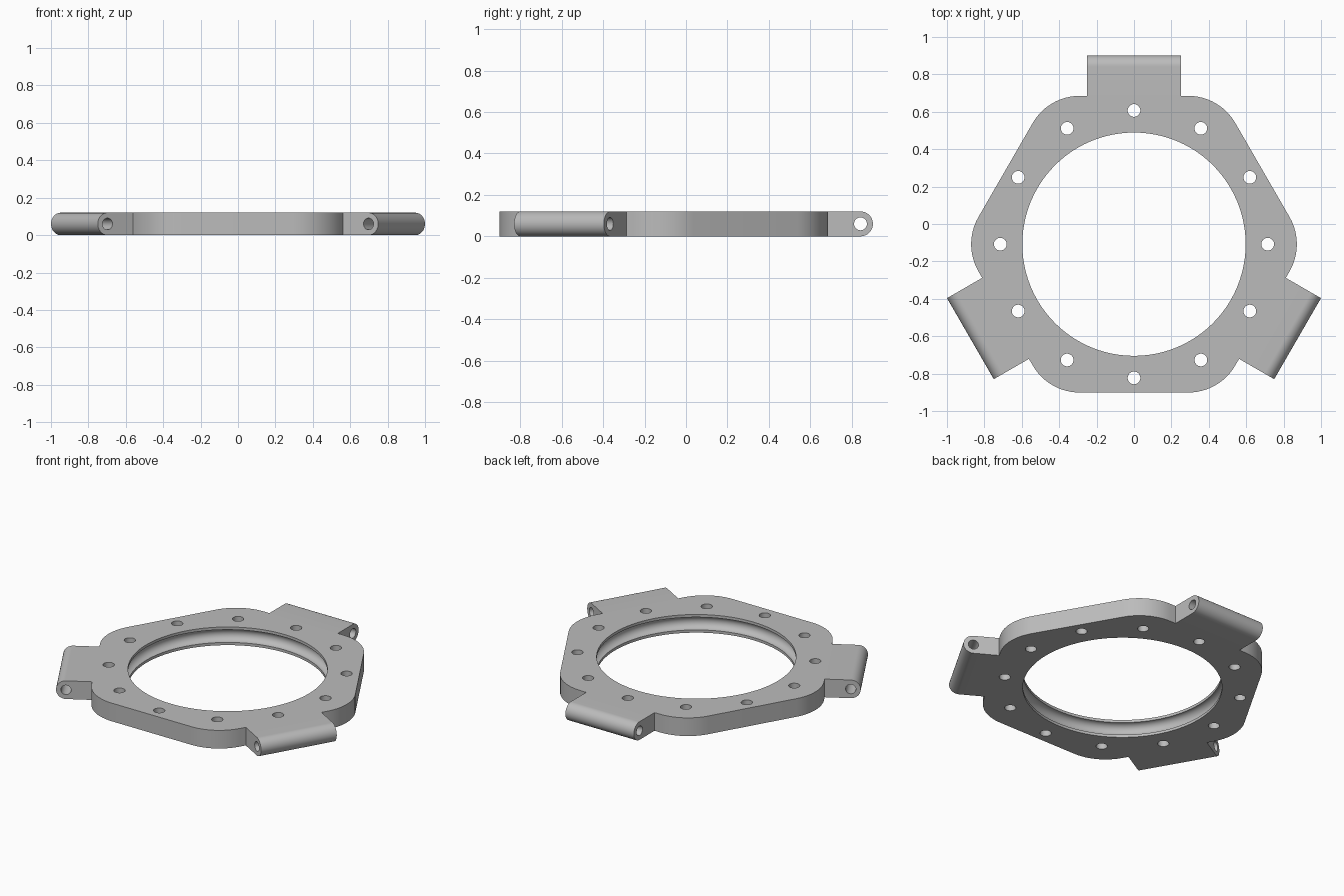
import bpy, bmesh
from math import sin, cos, pi, radians
from mathutils import Matrix, Vector

CENTRE = Vector((0, -0.108, 0))
T = 0.12                     # plate thickness
APOTHEM, CORNER = 0.793, 0.29
TAB_END, TAB_HALF = 1.01, 0.25
BORE, GROOVE = 0.597, 0.042
BOLT_CIRCLE, BOLT_R, PIN_R = 0.715, 0.034, 0.031

if "Cube" in bpy.data.objects:
    bpy.data.objects.remove(bpy.data.objects["Cube"])

grey = bpy.data.materials.new("light grey")
grey.use_nodes = True
colour = (0.5, 0.5, 0.5, 1)
grey.diffuse_color = colour
grey.node_tree.nodes["Principled BSDF"].inputs["Base Color"].default_value = colour


def make_object(name, bm):
    bmesh.ops.recalc_face_normals(bm, faces=bm.faces)
    mesh = bpy.data.meshes.new(name)
    bm.to_mesh(mesh)
    bm.free()
    mesh.materials.append(grey)
    ob = bpy.data.objects.new(name, mesh)
    bpy.context.collection.objects.link(ob)
    return ob


def prism(bm, points, offset):
    """Extrude a closed outline along an offset."""
    face = bm.faces.new([bm.verts.new(p) for p in points])
    out = bmesh.ops.extrude_face_region(bm, geom=[face])
    verts = [g for g in out["geom"] if isinstance(g, bmesh.types.BMVert)]
    bmesh.ops.translate(bm, vec=offset, verts=verts)


def cylinder(bm, radius, depth, matrix):
    bmesh.ops.create_cone(bm, cap_ends=True, segments=32, radius1=radius,
                          radius2=radius, depth=depth, matrix=matrix)


def spin(angle):
    return Matrix.Translation(CENTRE) @ Matrix.Rotation(radians(angle), 4, 'Z')


# Plate: hexagon with rounded corners
bm = bmesh.new()
outline = []
for k in range(6):
    corner = radians(60 * k)
    reach = (APOTHEM - CORNER) / cos(pi / 6)
    for i in range(13):
        a = corner - pi / 6 + pi / 3 * i / 12
        outline.append(CENTRE + Vector((reach * cos(corner) + CORNER * cos(a),
                                        reach * sin(corner) + CORNER * sin(a), 0)))
prism(bm, outline, (0, 0, T))
plate = make_object("mounting_ring", bm)

# Three hinge tabs with fully rounded ends
bm = bmesh.new()
side = [(0.7, 0)]
for i in range(25):
    a = -pi / 2 + pi * i / 24
    side.append((TAB_END - T / 2 + T / 2 * cos(a), T / 2 + T / 2 * sin(a)))
side.append((0.7, T))
for angle in (90, 210, 330):
    m = spin(angle)
    prism(bm, [m @ Vector((r, -TAB_HALF, z)) for r, z in side],
          m.to_3x3() @ Vector((0, 2 * TAB_HALF, 0)))
tabs = make_object("hinge_tabs", bm)

# Cutters: grooved bore, bolt holes and hinge pin holes
bm = bmesh.new()
profile = [(0, -0.1), (BORE, -0.1)]
for i in range(17):
    a = -pi / 2 + pi * i / 16
    profile.append((BORE + GROOVE * cos(a), T / 2 + GROOVE * sin(a)))
profile += [(BORE, T + 0.1), (0, T + 0.1)]
verts = [bm.verts.new(CENTRE + Vector((r, 0, z))) for r, z in profile]
edges = [bm.edges.new(pair) for pair in zip(verts, verts[1:])]
bmesh.ops.spin(bm, geom=verts + edges, cent=CENTRE, axis=(0, 0, 1),
               angle=2 * pi, steps=96)
bmesh.ops.remove_doubles(bm, verts=bm.verts, dist=0.0001)
for k in range(12):
    cylinder(bm, BOLT_R, 0.4, spin(30 * k) @ Matrix.Translation((BOLT_CIRCLE, 0, T / 2)))
for angle in (90, 210, 330):
    cylinder(bm, PIN_R, 2 * TAB_HALF + 0.1,
             spin(angle) @ Matrix.Translation((TAB_END - T / 2, 0, T / 2))
             @ Matrix.Rotation(pi / 2, 4, 'X'))
holes = make_object("hole_cutters", bm)

# Join the tabs, cut the holes and keep the finished mesh
for tool, operation in ((tabs, 'UNION'), (holes, 'DIFFERENCE')):
    tool.hide_render = True
    mod = plate.modifiers.new(tool.name, 'BOOLEAN')
    mod.object, mod.operation, mod.solver = tool, operation, 'EXACT'
graph = bpy.context.evaluated_depsgraph_get()
result = bpy.data.meshes.new_from_object(plate.evaluated_get(graph))
plate.modifiers.clear()
plate.data = result
for tool in (tabs, holes):
    bpy.data.objects.remove(tool)

bpy.ops.object.select_all(action='DESELECT')
plate.select_set(True)
bpy.context.view_layer.objects.active = plate
bpy.ops.object.shade_smooth_by_angle(angle=radians(30))
